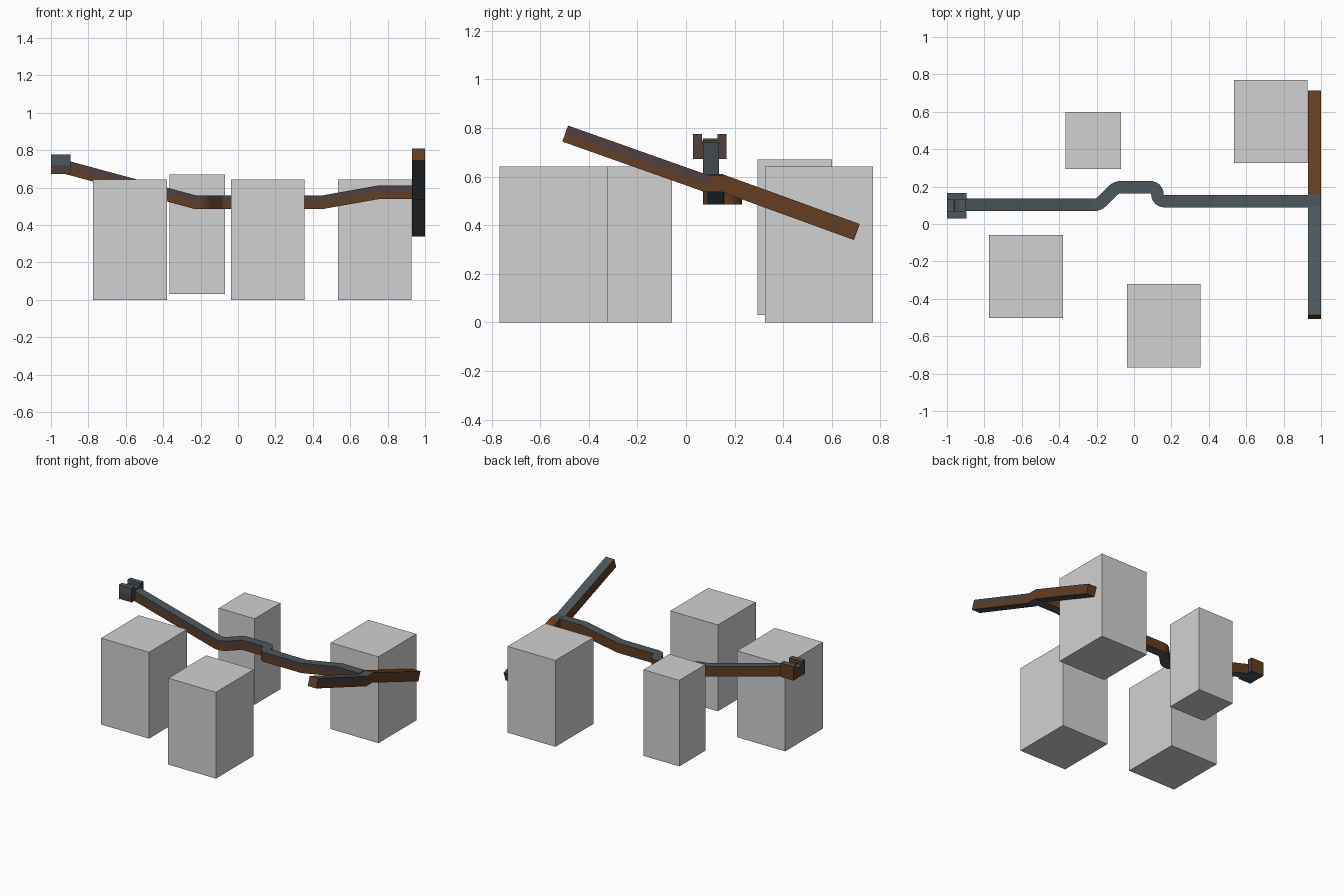
import bpy
import bmesh
from mathutils import Vector

if "Cube" in bpy.data.objects:
    bpy.data.objects.remove(bpy.data.objects["Cube"])


def material(name, rgb):
    m = bpy.data.materials.new(name)
    m.diffuse_color = (*rgb, 1)
    m.use_nodes = True
    m.node_tree.nodes["Principled BSDF"].inputs["Base Color"].default_value = m.diffuse_color
    return m


SLATE = material("slate", (0.073, 0.096, 0.108))
PLUM = material("dark plum wood", (0.080, 0.050, 0.049))
BROWN = material("brown wood", (0.125, 0.047, 0.016))
GREY = material("grey block", (0.64, 0.64, 0.64))
S, P, B = 0, 1, 2          # slots on the wooden parts


def mesh_object(name, verts, faces, slots, mats):
    me = bpy.data.meshes.new(name)
    me.from_pydata(verts, [], faces)
    for m in mats:
        me.materials.append(m)
    me.polygons.foreach_set("material_index", slots)
    bm = bmesh.new()
    bm.from_mesh(me)
    bmesh.ops.recalc_face_normals(bm, faces=bm.faces)
    bm.to_mesh(me)
    bm.free()
    ob = bpy.data.objects.new(name, me)
    bpy.context.collection.objects.link(ob)


def beam(name, path, w, h, rule, caps=(P, B)):
    """Sweep a mitred box section; rule(segment) gives slots for
    left, top, upper right, lower right, bottom."""
    path = [Vector(p) for p in path]
    n, up_axis = len(path), Vector((0, 0, 1))
    tans = [(path[i + 1] - path[i]).normalized() for i in range(n - 1)]
    verts, faces, slots = [], [], []
    for i, p in enumerate(path):
        a, b = tans[max(i - 1, 0)], tans[min(i, n - 2)]
        t = (a + b).normalized()
        side = t.cross(up_axis).normalized()
        up = side.cross(t)
        k = 1 / max(a.dot(t), 0.5)              # mitre stretch
        flat = abs(a.z - b.z) < 1e-4
        ks, ku = (k, 1) if flat else (1, k)
        for s, u in ((-1, -1), (-1, 1), (1, 1), (1, -0.05), (1, -1)):
            verts.append(p + side * s * w / 2 * ks + up * u * h / 2 * ku)
    for i in range(n - 1):
        q, r = i * 5, i * 5 + 5
        for j in range(5):
            k = (j + 1) % 5
            faces.append((q + j, r + j, r + k, q + k))
            slots.append(rule(i)[j])
    e = (n - 1) * 5
    faces += [(1, 2, 3), (0, 1, 3, 4), (e + 3, e + 2, e + 1), (e + 4, e + 3, e + 1, e)]
    slots += [caps[0], caps[1], caps[0], caps[1]]
    mesh_object(name, verts, faces, slots, (SLATE, PLUM, BROWN))


def rounded(points, steps=6):
    """Replace each point that has a trim distance by an arc."""
    out = []
    for i, (x, y, z, d) in enumerate(points):
        c = Vector((x, y, z))
        if not d:
            out.append(c)
            continue
        u = (Vector(points[i - 1][:3]) - c).normalized()
        v = (Vector(points[i + 1][:3]) - c).normalized()
        bis = (u + v).normalized()
        centre = c + bis * d / bis.dot(u)
        a, b = c + u * d - centre, c + v * d - centre
        for k in range(steps + 1):
            out.append(centre + a.lerp(b, k / steps).normalized() * a.length)
    return out


def block(name, x0, x1, y0, y1, z0, z1):
    v = [(x, y, z) for x in (x0, x1) for y in (y0, y1) for z in (z0, z1)]
    f = [(0, 1, 3, 2), (4, 6, 7, 5), (0, 4, 5, 1), (2, 3, 7, 6), (0, 2, 6, 4), (1, 5, 7, 3)]
    mesh_object(name, v, f, [0] * 6, (GREY,))


# Long walkway beam: slopes down, jogs sideways, then rises slightly
Z = 0.522
walk = rounded([
    (-0.97, 0.102, 0.722, 0), (-0.23, 0.102, Z, 0), (-0.19, 0.102, Z, 0.025),
    (-0.095, 0.197, Z, 0.025), (0.125, 0.197, Z, 0.037), (0.125, 0.122, Z, 0.037),
    (0.455, 0.122, Z, 0), (0.755, 0.122, 0.575, 0), (0.935, 0.122, 0.575, 0)])
beam("walkway_beam", walk, 0.066, 0.072, lambda i: (B, S, P, B, S))

# Bent cross bar at the right end; its lower arm is brown on top
beam("cross_bar",
     [(0.965, -0.497, 0.777), (0.965, 0.085, 0.571), (0.965, 0.155, 0.571), (0.965, 0.703, 0.372)],
     0.07, 0.07,
     lambda i: ((B, S, P, B, S), (B, S, B, B, S), (B, B, B, B, S))[i])

# End bracket at the left: two cheeks with a lower floor between
for name, y in (("front_cheek", 0.047), ("back_cheek", 0.148)):
    beam(name, [(-1, y, 0.724), (-0.895, y, 0.724)], 0.037, 0.104,
         lambda i: (B, S, S, P, S), (P, P))
beam("bracket_floor", [(-1, 0.0975, 0.711), (-0.9, 0.0975, 0.711)], 0.064, 0.076,
     lambda i: (B, S, P, B, S))

# Four free-standing blocks
block("front_left_block", -0.775, -0.38, -0.503, -0.058, 0, 0.642)
block("back_middle_block", -0.365, -0.07, 0.295, 0.6, 0.03, 0.67)
block("front_middle_block", -0.037, 0.355, -0.767, -0.322, 0, 0.642)
block("back_right_block", 0.535, 0.928, 0.325, 0.77, 0, 0.642)
